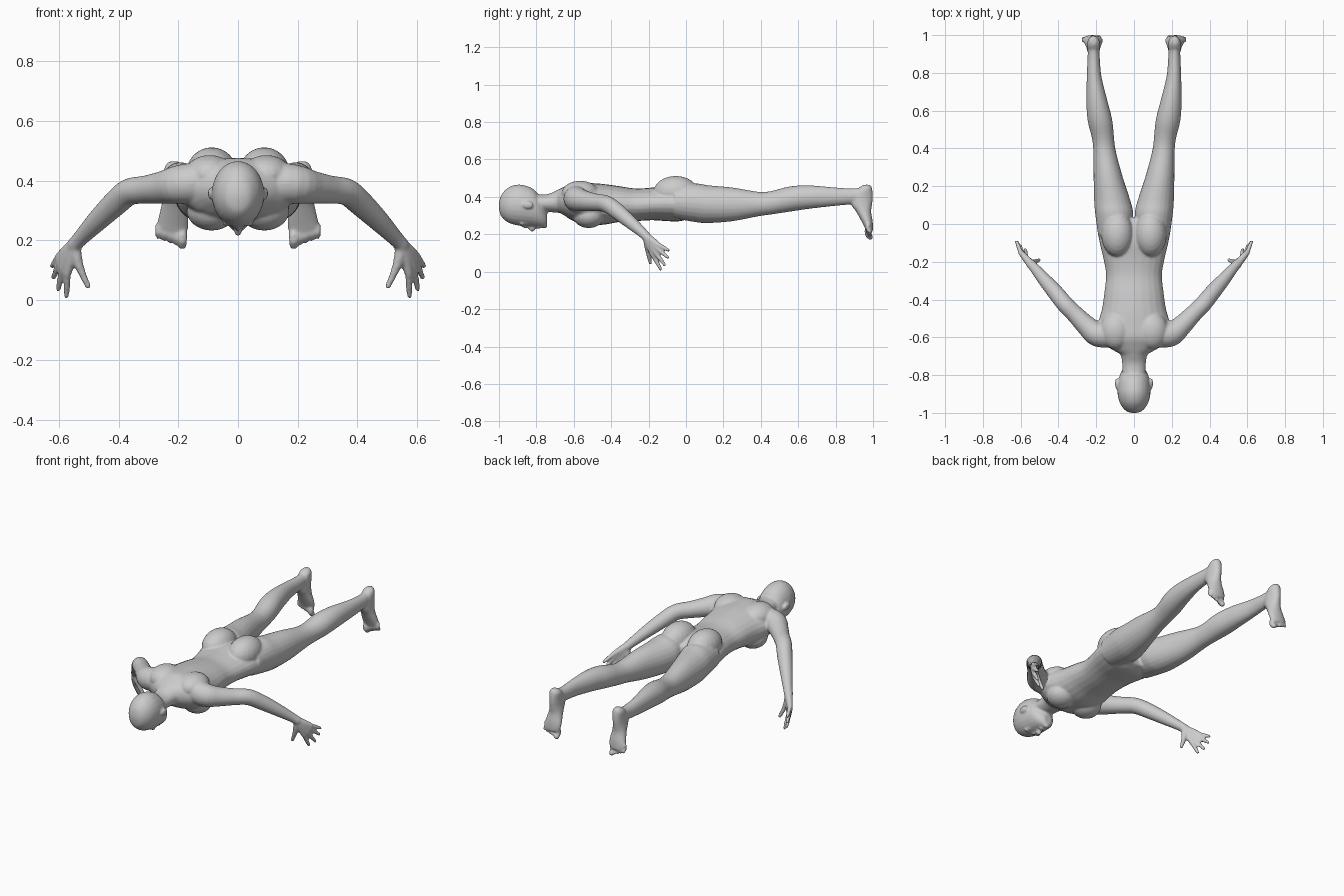
import bpy, bmesh, math
from mathutils import Vector, Matrix

cube = bpy.data.objects.get("Cube")
if cube:
    bpy.data.objects.remove(cube)

skin = bpy.data.materials.new("grey_skin")
skin.use_nodes = True
grey = (0.6, 0.6, 0.6, 1)
skin.diffuse_color = grey
skin.node_tree.nodes["Principled BSDF"].inputs["Base Color"].default_value = grey

SIDES = 24
bm = bmesh.new()


def smooth_rows(rows, steps=4):
    """Catmull-Rom resampling of cross-section rows."""
    rows = [Vector(r) for r in rows]
    out = []
    for i in range(len(rows) - 1):
        a, b = rows[max(i - 1, 0)], rows[i]
        c, d = rows[i + 1], rows[min(i + 2, len(rows) - 1)]
        for k in range(steps):
            t = k / steps
            out.append(b + (c - a) * (t / 2) + (a * 2 - b * 5 + c * 4 - d) * (t * t / 2)
                       + (b * 3 - a - c * 3 + d) * (t ** 3 / 2))
    return out + [rows[-1]]


def skin_rings(rings):
    """Closed surface through a list of equal rings."""
    vs = [[bm.verts.new(p) for p in ring] for ring in rings]
    faces = [bm.faces.new(vs[0]), bm.faces.new(vs[-1])]
    for r, s in zip(vs, vs[1:]):
        for i in range(len(r)):
            j = (i + 1) % len(r)
            faces.append(bm.faces.new((r[i], r[j], s[j], s[i])))
    bmesh.ops.recalc_face_normals(bm, faces=faces)


def loft(rows, side=1, upright=False):
    """Oval sections: position, x limits, then depth limits."""
    rings = []
    for pos, x0, x1, d0, d1 in smooth_rows(rows):
        ring = []
        for i in range(SIDES):
            a = math.tau * i / SIDES
            x = side * ((x0 + x1) / 2 + (x1 - x0) / 2 * math.cos(a))
            d = (d0 + d1) / 2 + (d1 - d0) / 2 * math.sin(a)
            ring.append((x, d, pos) if upright else (x, pos, d))
        rings.append(ring)
    skin_rings(rings)


def ball(centre, radii, side=1):
    m = Matrix.Translation((centre[0] * side, centre[1], centre[2]))
    m = m @ Matrix.Diagonal((*radii, 1))
    bmesh.ops.create_uvsphere(bm, u_segments=20, v_segments=12, radius=1, matrix=m)


def limb(rows, side=1):
    """Round tube with rounded ends: x, y, z, radius."""
    pts = smooth_rows(rows)
    rings = []
    for i, p in enumerate(pts):
        tangent = (pts[min(i + 1, len(pts) - 1)] - pts[max(i - 1, 0)]).xyz
        q = tangent.to_track_quat('Z', 'Y')
        ring = []
        for k in range(SIDES):
            a = math.tau * k / SIDES
            v = p.xyz + q @ Vector((math.cos(a), math.sin(a), 0)) * p.w
            ring.append((v.x * side, v.y, v.z))
        rings.append(ring)
    skin_rings(rings)
    for p in (pts[0], pts[-1]):
        ball(p.xyz, [p.w] * 3, side)


def sym(rows):
    return [(y, -w, w, z0, z1) for y, w, z0, z1 in rows]


# Torso and neck
loft(sym([(-.69, .07, .325, .435), (-.65, .14, .30, .455), (-.60, .195, .27, .475),
          (-.53, .192, .258, .475), (-.45, .17, .25, .47), (-.36, .157, .265, .458),
          (-.27, .148, .27, .445), (-.18, .163, .275, .45), (-.10, .182, .27, .46),
          (-.03, .19, .27, .45), (.03, .16, .29, .42)]))
loft(sym([(-.84, .062, .32, .42), (-.75, .062, .32, .413),
          (-.69, .072, .315, .435), (-.62, .11, .31, .465)]))

# Head and face
loft(sym([(-1, .015, .34, .365), (-.988, .045, .295, .41), (-.95, .074, .262, .45),
          (-.9, .087, .247, .466), (-.85, .086, .243, .458), (-.81, .079, .24, .437),
          (-.78, .066, .238, .395), (-.755, .045, .238, .345), (-.742, .025, .25, .31)]))
ball((0, -.822, .235), (.014, .018, .021))
ball((0, -.85, .243), (.009, .03, .012))
ball((0, -.787, .238), (.024, .012, .009))
ball((0, -.757, .245), (.02, .016, .014))

for s in (1, -1):
    # Brow, eyelid and ear
    ball((.03, -.878, .256), (.026, .009, .009), s)
    ball((.032, -.858, .259), (.016, .01, .009), s)
    ball((.091, -.845, .357), (.01, .03, .02), s)

    # Chest, shoulder blade and buttock
    ball((.088, -.52, .3), (.085, .085, .067), s)
    ball((.095, -.565, .42), (.085, .1, .066), s)
    ball((.088, -.055, .425), (.086, .12, .087), s)

    # Leg
    loft([(-.06, .015, .19, .285, .46), (.05, .004, .205, .265, .472),
          (.12, .018, .211, .26, .462), (.25, .06, .214, .27, .45),
          (.38, .095, .215, .295, .428), (.45, .105, .222, .305, .43),
          (.55, .115, .246, .32, .455), (.65, .14, .252, .335, .462),
          (.78, .172, .25, .35, .452), (.88, .181, .246, .36, .445),
          (.94, .184, .244, .37, .45)], s)

    # Foot and toes
    loft([(.465, .2, .23, .95, .985), (.445, .182, .246, .92, .995),
          (.4, .18, .248, .88, .999), (.36, .179, .25, .882, .995),
          (.32, .174, .256, .91, .99), (.27, .166, .268, .938, .998),
          (.235, .168, .273, .956, 1), (.215, .178, .265, .965, .998)], s, upright=True)
    for i in range(5):
        x = .187 + .02 * i
        r = .017 if i == 0 else .0105
        base = .225 + .006 * i
        tip = .185 + .007 * i
        limb([(x, .975, base, r), (x, .97, (base + tip) / 2, r), (x, .985, tip, r * .9)], s)

    # Arm
    limb([(.1, -.58, .395, .07), (.19, -.585, .388, .066), (.25, -.54, .378, .055),
          (.31, -.48, .37, .047), (.365, -.425, .362, .045), (.41, -.37, .325, .043),
          (.47, -.3, .267, .036), (.525, -.235, .21, .027), (.548, -.21, .185, .025)], s)

    # Palm and fingers
    wrist = Vector((.547, -.212, .188))
    for knuckle, tip in (((.6, -.15, .145), (.622, -.094, .115)),
                         ((.597, -.155, .125), (.618, -.097, .076)),
                         ((.588, -.165, .105), (.602, -.115, .037)),
                         ((.572, -.177, .088), (.574, -.135, .014))):
        k, t = Vector(knuckle), Vector(tip)
        limb([(*wrist, .021), (*wrist.lerp(k, .5), .019), (*k, .014)], s)
        limb([(*k, .0125), (*k.lerp(t, .5), .0115), (*t, .009)], s)
    limb([(*wrist, .02), (.537, -.205, .13, .017),
          (.52, -.198, .085, .0125), (.502, -.19, .046, .01)], s)

# One continuous skin over all parts
mesh = bpy.data.meshes.new("body")
bm.to_mesh(mesh)
bm.free()
mesh.materials.append(skin)
body = bpy.data.objects.new("body", mesh)
bpy.context.collection.objects.link(body)
bpy.context.view_layer.objects.active = body
body.select_set(True)

remesh = body.modifiers.new("fuse", 'REMESH')
remesh.mode = 'VOXEL'
remesh.voxel_size = .006
remesh.use_smooth_shade = True
soften = body.modifiers.new("soften", 'SMOOTH')
soften.factor = .5
soften.iterations = 6
for name in ("fuse", "soften"):
    bpy.ops.object.modifier_apply(modifier=name)
bpy.ops.object.shade_smooth()
